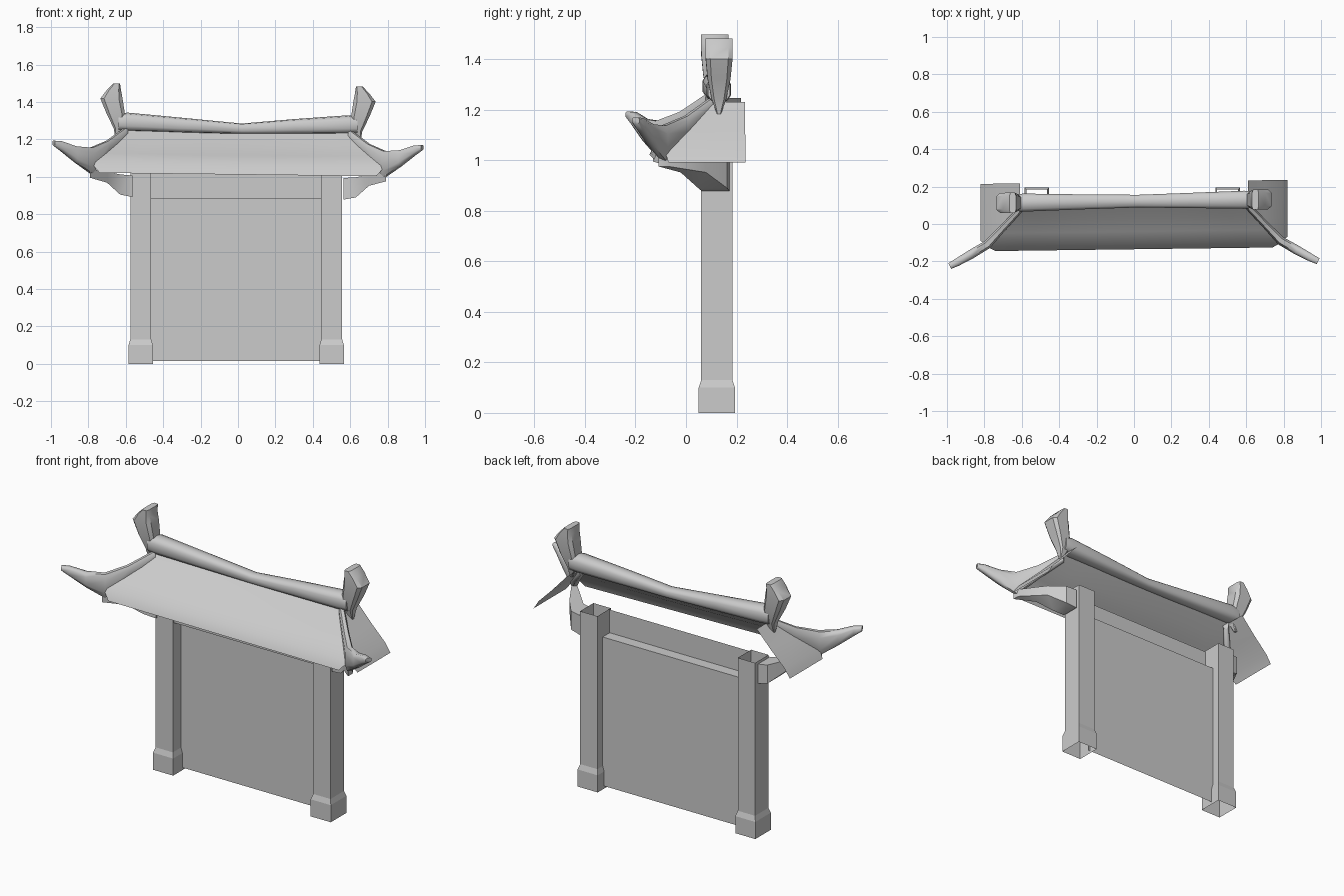
import bpy
import bmesh
import math
from mathutils import Vector

cube = bpy.data.objects.get("Cube")
if cube:
    bpy.data.objects.remove(cube)

stone = bpy.data.materials.new("plain_grey")
stone.use_nodes = True
GREY = (0.6, 0.6, 0.6, 1)
stone.diffuse_color = GREY
stone.node_tree.nodes["Principled BSDF"].inputs["Base Color"].default_value = GREY


def lean(x, y, z):
    """The roof is slightly turned and lower towards +x."""
    return Vector((x, y + 0.013 * x, z - 0.012 * x))


def build(name, rows, closed=True, caps=False, smooth=40, face_dir=None):
    """Bridge rows of points into a surface."""
    bm = bmesh.new()
    grid = [[bm.verts.new(p) for p in row] for row in rows]
    n = len(rows[0])
    for a, b in zip(grid, grid[1:]):
        for i in range(n if closed else n - 1):
            j = (i + 1) % n
            bm.faces.new((a[i], a[j], b[j], b[i]))
    if caps:
        bm.faces.new(grid[0])
        bm.faces.new(grid[-1])
    bmesh.ops.recalc_face_normals(bm, faces=bm.faces)
    if face_dir:
        bm.normal_update()
        total = sum((f.normal for f in bm.faces), Vector())
        if total.dot(Vector(face_dir)) < 0:
            bmesh.ops.reverse_faces(bm, faces=bm.faces)
    mesh = bpy.data.meshes.new(name)
    bm.to_mesh(mesh)
    bm.free()
    mesh.materials.append(stone)
    obj = bpy.data.objects.new(name, mesh)
    bpy.context.collection.objects.link(obj)
    if smooth:
        bpy.ops.object.select_all(action="DESELECT")
        obj.select_set(True)
        bpy.context.view_layer.objects.active = obj
        bpy.ops.object.shade_smooth_by_angle(angle=math.radians(smooth))
    return obj


def oval(n=10, power=0.7):
    """Unit rounded-square outline."""
    pts = []
    for i in range(n):
        t = 2 * math.pi * (i + 0.5) / n
        c, s = math.cos(t), math.sin(t)
        pts.append((math.copysign(abs(c) ** power, c), math.copysign(abs(s) ** power, s)))
    return pts


# Hollow posts with a wider foot
for side, px in (("right", -0.52), ("left", 0.501)):
    rows = []
    for z, hx, hy in ((0, 0.065, 0.072), (0.1, 0.065, 0.072),
                      (0.13, 0.056, 0.062), (1.025, 0.056, 0.062)):
        rows.append([(px + a * hx, 0.122 + b * hy, z)
                     for a, b in ((-1, -1), (1, -1), (1, 1), (-1, 1))])
    build(side + "_post", rows, smooth=0)

# Wall sheet, ledge and upper panel set forward
build("wall_panel", [[(-0.465, y, z), (0.445, y, z)] for y, z in
                     ((0.135, 0.015), (0.135, 0.885), (0.07, 0.885), (0.07, 1.02))],
      closed=False, smooth=0, face_dir=(0, -1, 0))

# Front roof slope, concave with a tucked eave
slope = ((0.605, 0.105, 1.245), (0.675, 0.03, 1.175), (0.735, -0.04, 1.12),
         (0.79, -0.11, 1.07), (0.74, -0.135, 1.012))
rows = []
for k, (hx, y, z) in enumerate(slope):
    sag = 0.014 * (1 - k / 4)
    us = [i / 4 - 1 for i in range(9)]
    rows.append([lean(u * hx, y, z - sag * (1 - u * u)) for u in us])
build("front_roof", rows, closed=False, face_dir=(0, -1, 1))

# Ridge beam, sagging in the middle
rows = []
for x, zc, hz, hy in ((-0.64, 1.285, 0.045, 0.045), (-0.59, 1.286, 0.05, 0.05),
                      (-0.3, 1.272, 0.04, 0.042), (0.02, 1.257, 0.028, 0.035),
                      (0.3, 1.272, 0.04, 0.042), (0.59, 1.286, 0.05, 0.05),
                      (0.64, 1.285, 0.045, 0.045)):
    rows.append([lean(x, 0.122 + a * hy, zc + b * hz) for a, b in oval()])
build("ridge_beam", rows, caps=True, smooth=60)

for side, s in (("right", -1), ("left", 1)):
    # Hipped side slope
    hip = ((0.61, 0.105, 1.238), (0.7, 0.005, 1.14), (0.79, -0.095, 1.05), (0.822, -0.08, 1.0))
    rows = [[lean(s * x, y, z), lean(s * x, 0.225, z)] for x, y, z in hip]
    build(side + "_hip_roof", rows, closed=False, face_dir=(s, 0, 1))

    # Upturned ridge finial: inner x, outer x, half depth, height
    rows = []
    for x0, x1, hy, z in ((0.64, 0.655, 0.008, 1.19), (0.605, 0.665, 0.03, 1.25),
                          (0.603, 0.705, 0.047, 1.33), (0.615, 0.738, 0.055, 1.41),
                          (0.624, 0.703, 0.056, 1.455), (0.63, 0.667, 0.056, 1.49)):
        rows.append([lean(s * ((x0 + x1) / 2 + a * (x1 - x0) / 2), 0.122 + b * hy, z)
                     for a, b in oval(8, 0.45)])
    build(side + "_finial", rows, caps=True, smooth=35)

    # Hip ridge sweeping out to a horn: x, y, bottom, top, half width
    path = ((0.6, 0.095, 1.2, 1.258, 0.016), (0.7, -0.01, 1.1, 1.185, 0.02),
            (0.785, -0.1, 1.005, 1.15, 0.025), (0.87, -0.15, 1.065, 1.155, 0.026),
            (0.945, -0.192, 1.125, 1.18, 0.022), (0.985, -0.212, 1.155, 1.182, 0.018))
    rows = []
    for k, (x, y, zb, zt, w) in enumerate(path):
        before, after = path[max(k - 1, 0)], path[min(k + 1, len(path) - 1)]
        d = Vector((after[0] - before[0], after[1] - before[1])).normalized()
        rows.append([lean(s * (x - d.y * w * a), y + d.x * w * a,
                          (zb + zt) / 2 + b * (zt - zb) / 2) for a, b in oval(8, 0.7)])
    build(side + "_hip_horn", rows, caps=True, smooth=60)

    # Bracket from post to roof corner: x, front y, back y, bottom, top
    rows = []
    for x, y0, y1, zb, zt in ((0.565, 0.055, 0.165, 0.885, 1.0), (0.63, 0.04, 0.155, 0.897, 1.005),
                              (0.7, -0.03, 0.07, 0.96, 1.02), (0.79, -0.12, -0.08, 0.985, 1.03)):
        rows.append([lean(s * x, y, z) for y, z in ((y0, zb), (y1, zb), (y1, zt), (y0, zt))])
    build(side + "_bracket", rows, caps=True, smooth=35)
